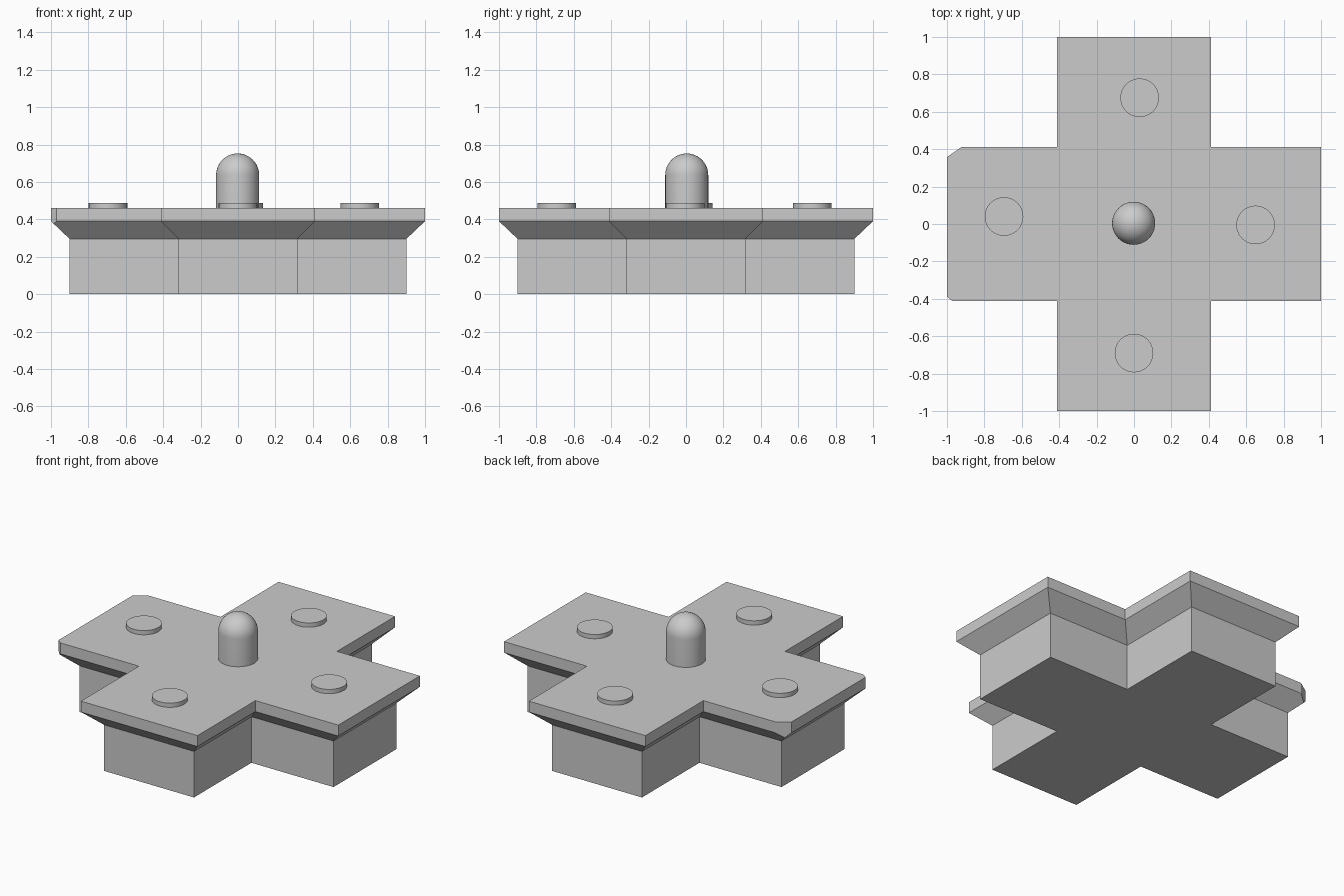
import bpy, bmesh, math
from mathutils import Matrix

cube = bpy.data.objects.get("Cube")
if cube:
    bpy.data.objects.remove(cube, do_unlink=True)

GREY = (0.6, 0.6, 0.6, 1.0)
grey = bpy.data.materials.new("plain grey")
grey.use_nodes = True
grey.diffuse_color = GREY
grey.node_tree.nodes["Principled BSDF"].inputs["Base Color"].default_value = GREY

TOP = 0.46


def add_object(name, bm):
    bmesh.ops.recalc_face_normals(bm, faces=bm.faces)
    mesh = bpy.data.meshes.new(name)
    bm.to_mesh(mesh)
    bm.free()
    mesh.materials.append(grey)
    obj = bpy.data.objects.new(name, mesh)
    bpy.context.collection.objects.link(obj)
    return obj


def shade_smooth(obj):
    bpy.ops.object.select_all(action='DESELECT')
    obj.select_set(True)
    bpy.context.view_layer.objects.active = obj
    bpy.ops.object.shade_smooth_by_angle(angle=math.radians(40))


def cross_outline(reach, half):
    """Plan of a plus shape, one arm turned four times."""
    arm = [(half, -half), (reach, -half), (reach, half)]
    points = []
    for turn in range(4):
        for x, y in arm:
            for _ in range(turn):
                x, y = -y, x
            points.append((x, y))
    return points


def loft(name, sections):
    """Solid through stacked outlines given as (points, z)."""
    bm = bmesh.new()
    rings = [[bm.verts.new((x, y, z)) for x, y in pts] for pts, z in sections]
    bm.faces.new(rings[0])
    bm.faces.new(rings[-1])
    for low, high in zip(rings, rings[1:]):
        for i in range(len(low)):
            j = (i + 1) % len(low)
            bm.faces.new((low[i], low[j], high[j], high[i]))
    return add_object(name, bm)


# Cross-shaped body: straight base, flared underside and upright rim
small, large = cross_outline(0.9, 0.318), cross_outline(1.0, 0.413)
body = loft("cross_body", [(small, 0), (small, 0.295), (large, 0.39), (large, TOP)])


# Two clipped corners on the right arm
def clip_corner(side, along_x, along_y):
    x, y = -1.0, 0.413 * side
    slope = along_y / along_x
    far = 0.1
    wedge = [(x - far, y - side * (along_y + far * slope)),
             (x + along_x + far, y + side * far * slope),
             (x - far, y + side * far * slope)]
    cutter = loft("corner_cutter", [(wedge, 0.2), (wedge, 0.6)])
    cutter.hide_render = True
    mod = body.modifiers.new("clip", 'BOOLEAN')
    mod.operation = 'DIFFERENCE'
    mod.solver = 'EXACT'
    mod.object = cutter
    bpy.ops.object.select_all(action='DESELECT')
    body.select_set(True)
    bpy.context.view_layer.objects.active = body
    bpy.ops.object.modifier_apply(modifier=mod.name)
    bpy.data.objects.remove(cutter, do_unlink=True)


clip_corner(1, 0.08, 0.055)
clip_corner(-1, 0.03, 0.025)

# Low round buttons, one on each arm
buttons = {"left_button": (0.65, -0.005), "right_button": (-0.695, 0.04),
           "front_button": (0.0, -0.69), "back_button": (0.03, 0.675)}
for name, (x, y) in buttons.items():
    bm = bmesh.new()
    bmesh.ops.create_cone(bm, cap_ends=True, segments=64, radius1=0.103,
                          radius2=0.103, depth=0.037,
                          matrix=Matrix.Translation((x, y, TOP + 0.009)))
    shade_smooth(add_object(name, bm))

# Centre post with a domed tip, spun from a profile
RADIUS, SHOULDER, STEPS = 0.115, 0.637, 12
bm = bmesh.new()
profile = [(0, TOP - 0.01), (RADIUS, TOP - 0.01)]
for i in range(STEPS + 1):
    a = math.pi / 2 * i / STEPS
    profile.append((RADIUS * math.cos(a), SHOULDER + RADIUS * math.sin(a)))
verts = [bm.verts.new((r, 0, z)) for r, z in profile]
edges = [bm.edges.new(pair) for pair in zip(verts, verts[1:])]
bmesh.ops.spin(bm, geom=verts + edges, cent=(0, 0, 0), axis=(0, 0, 1),
               angle=2 * math.pi, steps=48)
bmesh.ops.remove_doubles(bm, verts=bm.verts, dist=0.0001)
post = add_object("domed_post", bm)
post.location = (-0.002, 0.004, 0)
shade_smooth(post)
